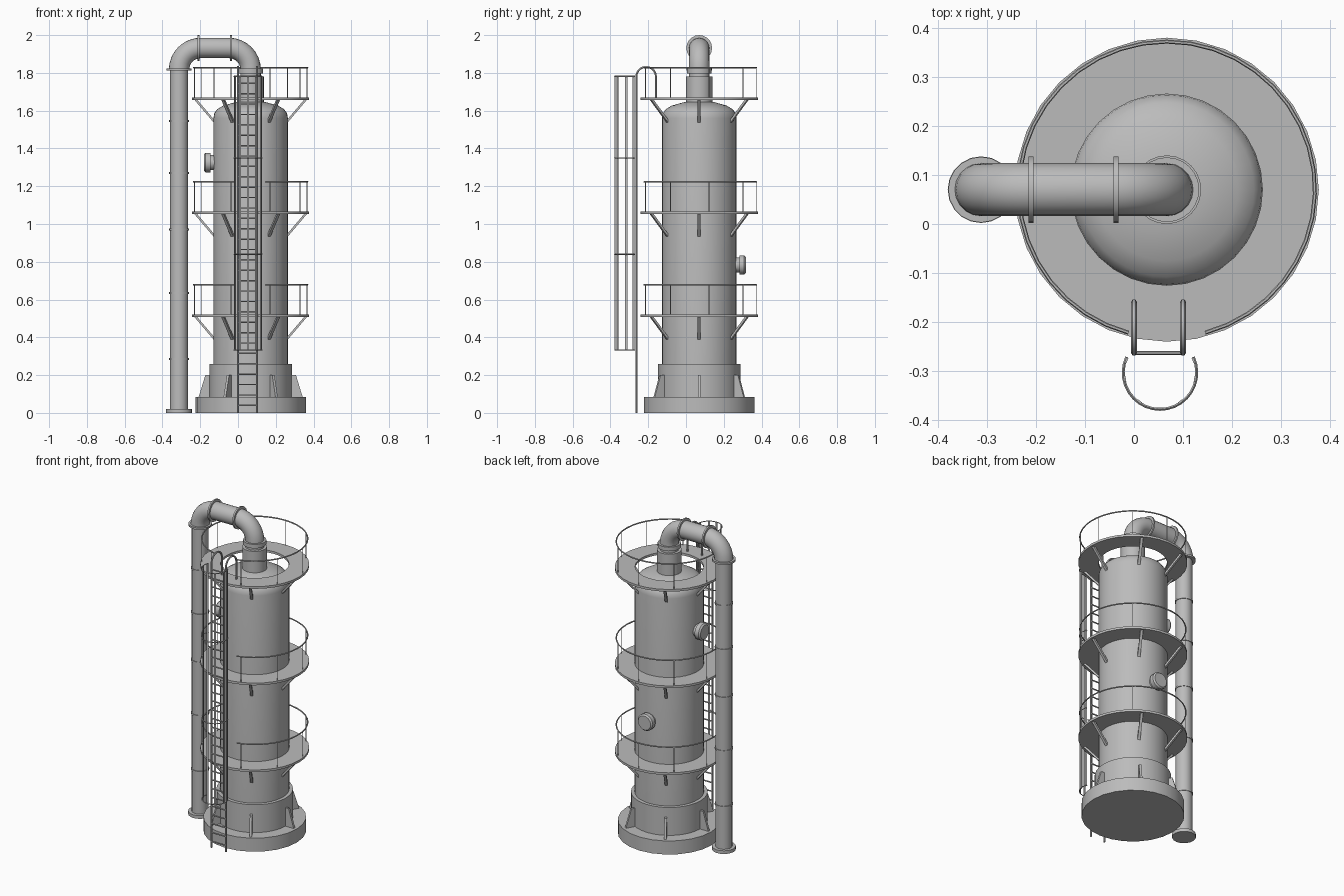
import bpy, bmesh, math
from mathutils import Vector

if "Cube" in bpy.data.objects:
    bpy.data.objects.remove(bpy.data.objects["Cube"], do_unlink=True)

AX, AY = 0.067, 0.07          # tower axis
PIPE_X = -0.312               # downcomer axis

steel = bpy.data.materials.new("grey_steel")
steel.use_nodes = True
GREY = (0.5, 0.5, 0.5, 1)
steel.diffuse_color = GREY
steel.node_tree.nodes["Principled BSDF"].inputs["Base Color"].default_value = GREY


def finish(name, bm, smooth=True):
    bmesh.ops.recalc_face_normals(bm, faces=bm.faces)
    mesh = bpy.data.meshes.new(name)
    bm.to_mesh(mesh)
    bm.free()
    mesh.materials.append(steel)
    ob = bpy.data.objects.new(name, mesh)
    bpy.context.collection.objects.link(ob)
    if smooth:
        bpy.ops.object.select_all(action='DESELECT')
        ob.select_set(True)
        bpy.context.view_layer.objects.active = ob
        bpy.ops.object.shade_smooth_by_angle(angle=math.radians(35))
    return ob


def lathe(name, profile, centre=(AX, AY, 0), axis=(0, 0, 1), sides=32):
    """Spin (radius, height) points around an axis; radius 0 closes an end."""
    bm = bmesh.new()
    turn = Vector((0, 0, 1)).rotation_difference(Vector(axis))
    verts = [bm.verts.new((r, 0, h)) for r, h in profile]
    edges = [bm.edges.new(p) for p in zip(verts, verts[1:])]
    bmesh.ops.spin(bm, geom=verts + edges, cent=(0, 0, 0), axis=(0, 0, 1),
                   angle=math.tau, steps=sides, use_duplicate=False)
    bmesh.ops.remove_doubles(bm, verts=bm.verts, dist=1e-5)
    for v in bm.verts:
        v.co = turn @ v.co + Vector(centre)
    return finish(name, bm)


def disc(name, r, low, high, **kw):
    return lathe(name, [(0, low), (r, low), (r, high), (0, high)], **kw)


def tube(name, paths, radius, sides=6):
    """Sweep round bars along lists of points."""
    curve = bpy.data.curves.new(name, 'CURVE')
    curve.dimensions = '3D'
    curve.bevel_depth = radius
    curve.bevel_resolution = max(0, sides // 2 - 2)
    curve.use_fill_caps = True
    for pts in paths:
        s = curve.splines.new('POLY')
        s.points.add(len(pts) - 1)
        for p, co in zip(s.points, pts):
            p.co = (*co, 1)
    temp = bpy.data.objects.new(name, curve)
    bm = bmesh.new()
    bpy.context.collection.objects.link(temp)
    mesh = temp.to_mesh()
    bm.from_mesh(mesh)
    temp.to_mesh_clear()
    bpy.data.objects.remove(temp, do_unlink=True)
    return finish(name, bm)


def polar(r, deg, z, cx=AX, cy=AY):
    a = math.radians(deg)
    return Vector((cx + r * math.cos(a), cy + r * math.sin(a), z))


def fins(name, outline, width, angles):
    """Radial plates from a (radius, z) outline, repeated around the tower."""
    bm = bmesh.new()
    for deg in angles:
        side = (polar(1, deg + 90, 0) - Vector((AX, AY, 0))) * width / 2
        a = [bm.verts.new(polar(r, deg, z) - side) for r, z in outline]
        b = [bm.verts.new(polar(r, deg, z) + side) for r, z in outline]
        bm.faces.new(a)
        bm.faces.new(b[::-1])
        n = len(a)
        for i in range(n):
            j = (i + 1) % n
            bm.faces.new((a[j], a[i], b[i], b[j]))
    return finish(name, bm, smooth=False)


def arc(start, end, count):
    return [start + (end - start) * i / count for i in range(count + 1)]


# Foundation, skirt and vessel
SIX = range(0, 360, 60)
disc("foundation", 0.293, 0, 0.085, sides=24)
disc("skirt", 0.218, 0.085, 0.26)
lathe("column", [(0.197, 0.26), (0.197, 1.56), (0.193, 1.585), (0.178, 1.607),
                 (0.145, 1.627), (0.08, 1.645), (0, 1.65)], sides=40)
fins("skirt_gussets", [(0.21, 0.085), (0.275, 0.085), (0.24, 0.2), (0.21, 0.2)], 0.014, SIX)

# Platforms with braces and guard rails
for label, z in (("lower", 0.515), ("middle", 1.06), ("upper", 1.665)):
    lathe(label + "_platform", [(0.195, z - 0.008), (0.31, z - 0.008), (0.31, z + 0.006),
                                (0.195, z + 0.006), (0.195, z - 0.008)], sides=32)
    fins(label + "_braces", [(0.194, z - 0.13), (0.194, z - 0.112), (0.285, z - 0.005),
                             (0.3, z - 0.005)], 0.016, SIX)
    rail = [polar(0.302, d, z + 0.163) for d in arc(-75, 255, 36)]
    tube(label + "_guard_rail", [rail], 0.004)
    posts = [(polar(0.302, d, z), polar(0.302, d, z + 0.163)) for d in arc(-70, 250, 8)]
    tube(label + "_rail_posts", posts, 0.0025, 4)

# Outlet neck and overhead pipe
disc("neck", 0.07, 1.6, 1.78, sides=24)
disc("neck_flange", 0.066, 1.797, 1.822, sides=24)
BEND, TOP = 0.115, 1.932
path = [(AX, AY, 1.77)]
for cx, first, last in ((AX - BEND, 0, 90), (PIPE_X + BEND, 90, 180)):
    for d in arc(first, last, 8):
        a = math.radians(d)
        path.append((cx + BEND * math.cos(a), AY, TOP - BEND + BEND * math.sin(a)))
tube("overhead_pipe", [path], 0.054, 20)
for label, x in (("outer", -0.21), ("inner", -0.037)):
    disc(label + "_overhead_flange", 0.068, -0.005, 0.005,
         centre=(x, AY, TOP), axis=(1, 0, 0), sides=20)

# Vertical downcomer with joints
base = (PIPE_X, AY, 0)
disc("downcomer", 0.048, 0, 1.82, centre=base, sides=20)
disc("downcomer_foot", 0.068, 0, 0.02, centre=base, sides=20)
disc("downcomer_top_flange", 0.067, 1.812, 1.824, centre=base, sides=20)
for i, z in enumerate((0.285, 0.635, 0.97, 1.27, 1.545)):
    disc("downcomer_joint_%d" % (i + 1), 0.052, z - 0.005, z + 0.005, centre=base, sides=20)

# Manways
for label, z, axis in (("side", 1.325, (-1, 0, 0)), ("rear", 0.783, (0, 1, 0))):
    lathe(label + "_manway", [(0.04, 0.18), (0.04, 0.212), (0.052, 0.212), (0.052, 0.238),
                              (0.044, 0.247), (0, 0.247)],
          centre=(AX, AY, z), axis=axis, sides=14)

# Ladder with hooked hand rails
LY, HOOK = -0.263, 0.052
stiles = []
for x in (0, 0.1):
    hook = [(x, LY + HOOK - HOOK * math.cos(math.radians(d)),
             1.78 + HOOK * math.sin(math.radians(d))) for d in arc(0, 180, 10)]
    stiles.append([(x, LY, 0)] + hook + [(x, LY + 2 * HOOK, 1.67)])
tube("ladder_stiles", stiles, 0.006)
tube("ladder_rungs", [[(0, LY, 0.04 + i * 0.055), (0.1, LY, 0.04 + i * 0.055)]
                      for i in range(32)], 0.004)

# Safety cage: upright straps and hoops
CX, CY, CR = 0.053, -0.303, 0.075
bm = bmesh.new()
for d in (-200, -170, -125, -90, -55, -10, 20):
    w = 4.5
    corners = [(CR, d - w), (CR, d + w), (CR - 0.004, d + w), (CR - 0.004, d - w)]
    low, high = ([bm.verts.new(polar(r, t, z, CX, CY)) for r, t in corners] for z in (0.33, 1.785))
    bm.faces.new(low)
    bm.faces.new(high)
    for i in range(4):
        j = (i + 1) % 4
        bm.faces.new((low[i], low[j], high[j], high[i]))
finish("cage_straps", bm, smooth=False)
tube("cage_hoops", [[polar(CR, d, z, CX, CY) for d in arc(-205, 25, 20)]
                    for z in (0.333, 0.84, 1.35, 1.782)], 0.003, 4)
